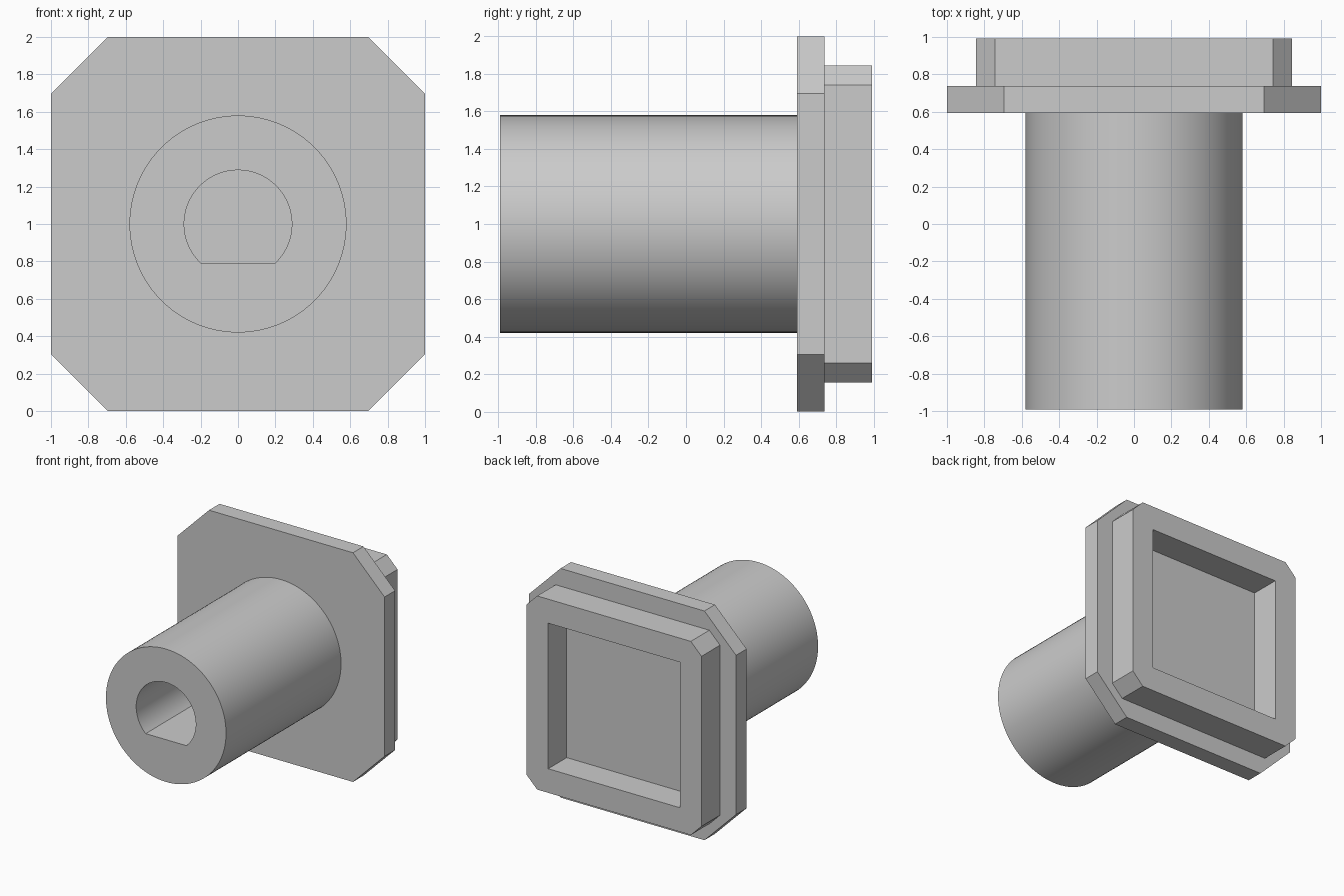
import bpy
import bmesh
from math import sin, cos, asin, pi

cube = bpy.data.objects.get("Cube")
if cube:
    bpy.data.objects.remove(cube, do_unlink=True)

grey = bpy.data.materials.new("plain grey")
grey.use_nodes = True
colour = (0.6, 0.6, 0.6, 1)
grey.diffuse_color = colour
grey.node_tree.nodes["Principled BSDF"].inputs["Base Color"].default_value = colour

MID = 1.0                                  # height of the axis
FRONT, PLATE, LEDGE, BACK = -0.993, 0.593, 0.738, 0.993


def prism(name, profile, y0, y1):
    """Extrude an x-z profile, centred on the axis, from y0 to y1."""
    bm = bmesh.new()
    face = bm.faces.new([bm.verts.new((x, y0, MID + z)) for x, z in profile])
    out = bmesh.ops.extrude_face_region(bm, geom=[face])
    moved = [v for v in out["geom"] if isinstance(v, bmesh.types.BMVert)]
    bmesh.ops.translate(bm, verts=moved, vec=(0, y1 - y0, 0))
    bmesh.ops.recalc_face_normals(bm, faces=bm.faces)
    mesh = bpy.data.meshes.new(name)
    bm.to_mesh(mesh)
    bm.free()
    mesh.materials.append(grey)
    obj = bpy.data.objects.new(name, mesh)
    bpy.context.collection.objects.link(obj)
    return obj


def arc(radius, start, end, steps):
    angles = [start + (end - start) * i / steps for i in range(steps + 1)]
    return [(radius * cos(a), radius * sin(a)) for a in angles]


def chamfered_square(half, flat):
    return [(half, -flat), (half, flat), (flat, half), (-flat, half),
            (-half, flat), (-half, -flat), (-flat, -half), (flat, -half)]


def combine(body, other, operation):
    mod = body.modifiers.new(operation, "BOOLEAN")
    mod.operation = operation
    mod.solver = "EXACT"
    mod.object = other
    bpy.context.view_layer.objects.active = body
    bpy.ops.object.modifier_apply(modifier=mod.name)
    bpy.data.objects.remove(other, do_unlink=True)


# Flange plate, with barrel and rear rim overlapping into it
body = prism("flanged_sleeve", chamfered_square(1, 0.695), PLATE, LEDGE)
barrel = prism("barrel", arc(0.58, 0, 2 * pi, 96)[:-1], FRONT, PLATE + 0.05)
rim = prism("rear_rim", chamfered_square(0.845, 0.742), LEDGE - 0.05, BACK)
combine(body, barrel, "UNION")
combine(body, rim, "UNION")

# D-shaped shaft bore and square rear pocket
flat_angle = asin(0.211 / 0.288)
bore = prism("bore", arc(0.288, -flat_angle, pi + flat_angle, 64), FRONT - 0.2, PLATE)
h = 0.635
pocket = prism("pocket", [(h, -h), (h, h), (-h, h), (-h, -h)], LEDGE, BACK + 0.2)
combine(body, bore, "DIFFERENCE")
combine(body, pocket, "DIFFERENCE")

bpy.ops.object.select_all(action="DESELECT")
body.select_set(True)
bpy.context.view_layer.objects.active = body
bpy.ops.object.shade_smooth_by_angle(angle=pi / 6)
